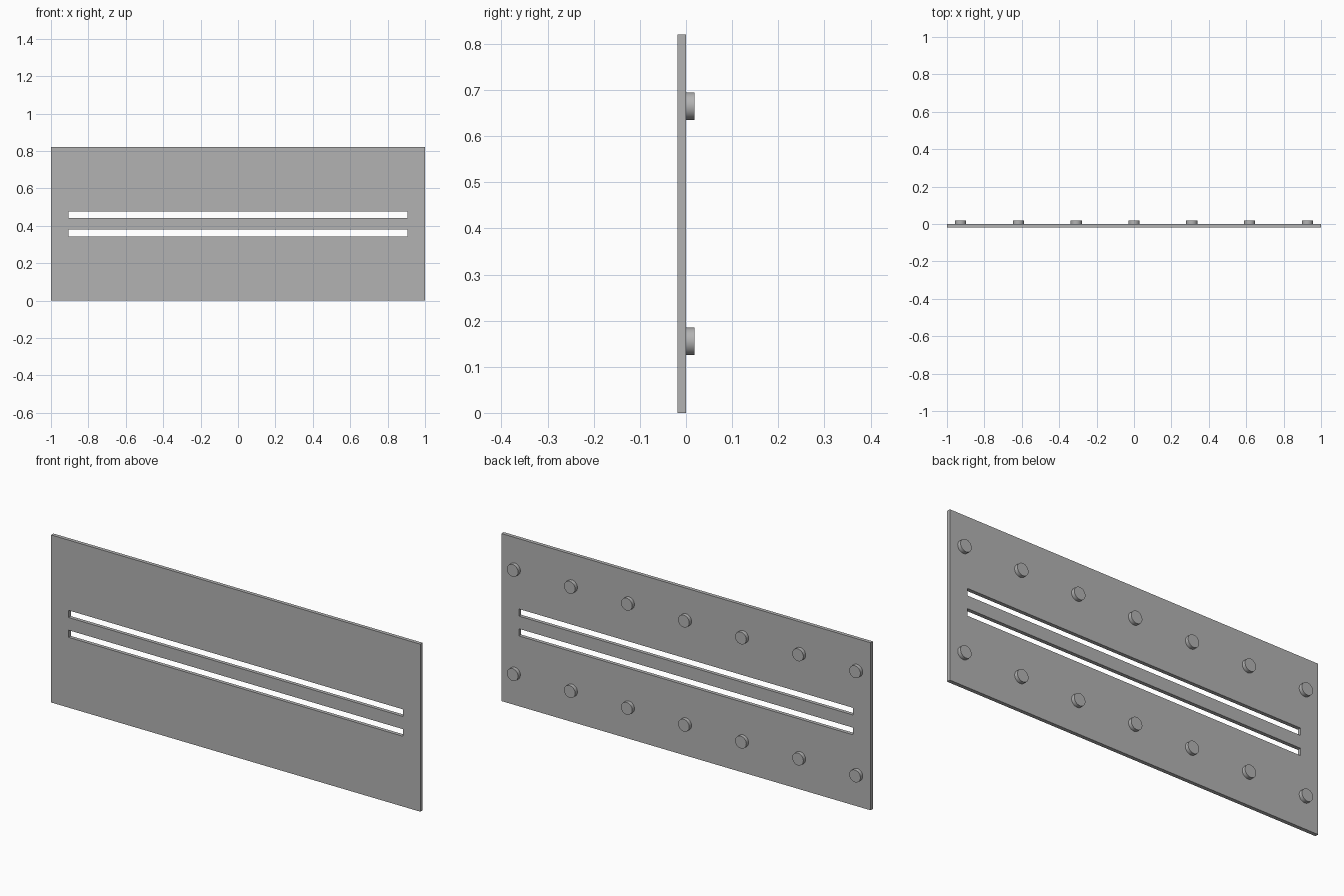
import bpy
import bmesh
from mathutils import Matrix, Vector

if "Cube" in bpy.data.objects:
    bpy.data.objects.remove(bpy.data.objects["Cube"], do_unlink=True)

HEIGHT = 0.82
THICK = 0.018
MID = HEIGHT / 2

# Single plain grey
grey = bpy.data.materials.new("plain_grey")
grey.use_nodes = True
colour = (0.45, 0.45, 0.45, 1)
grey.diffuse_color = colour
grey.node_tree.nodes["Principled BSDF"].inputs["Base Color"].default_value = colour


def add_object(name, bm):
    bmesh.ops.recalc_face_normals(bm, faces=bm.faces)
    mesh = bpy.data.meshes.new(name)
    bm.to_mesh(mesh)
    bm.free()
    mesh.materials.append(grey)
    obj = bpy.data.objects.new(name, mesh)
    bpy.context.collection.objects.link(obj)
    return obj


# Panel: a grid of cells with the two slot cells left open, then extruded
xs = [-1, -0.905, 0.905, 1]
zs = [0] + [MID + d for d in (-0.066, -0.031, 0.031, 0.066)] + [HEIGHT]
bm = bmesh.new()
grid = [[bm.verts.new((x, -THICK, z)) for x in xs] for z in zs]
for row in range(len(zs) - 1):
    for col in range(len(xs) - 1):
        if col == 1 and row in (1, 3):
            continue
        bm.faces.new((grid[row][col], grid[row][col + 1],
                      grid[row + 1][col + 1], grid[row + 1][col]))
result = bmesh.ops.extrude_face_region(bm, geom=bm.faces[:], use_keep_orig=True)
back = [g for g in result["geom"] if isinstance(g, bmesh.types.BMVert)]
bmesh.ops.translate(bm, verts=back, vec=Vector((0, THICK, 0)))
add_object("slotted_panel", bm)

# Round pegs: two rows of seven on the back
for row_name, z in (("lower", MID - 0.255), ("upper", MID + 0.255)):
    for i in range(7):
        bm = bmesh.new()
        bmesh.ops.create_cone(bm, cap_ends=True, segments=48,
                              radius1=0.03, radius2=0.03, depth=THICK,
                              matrix=Matrix.Rotation(1.5707963, 4, "X"))
        peg = add_object(f"{row_name}_peg_{i + 1}", bm)
        peg.location = ((i - 3) * 0.309, THICK / 2, z)
        bpy.ops.object.select_all(action="DESELECT")
        peg.select_set(True)
        bpy.context.view_layer.objects.active = peg
        bpy.ops.object.shade_smooth_by_angle(angle=0.6)
